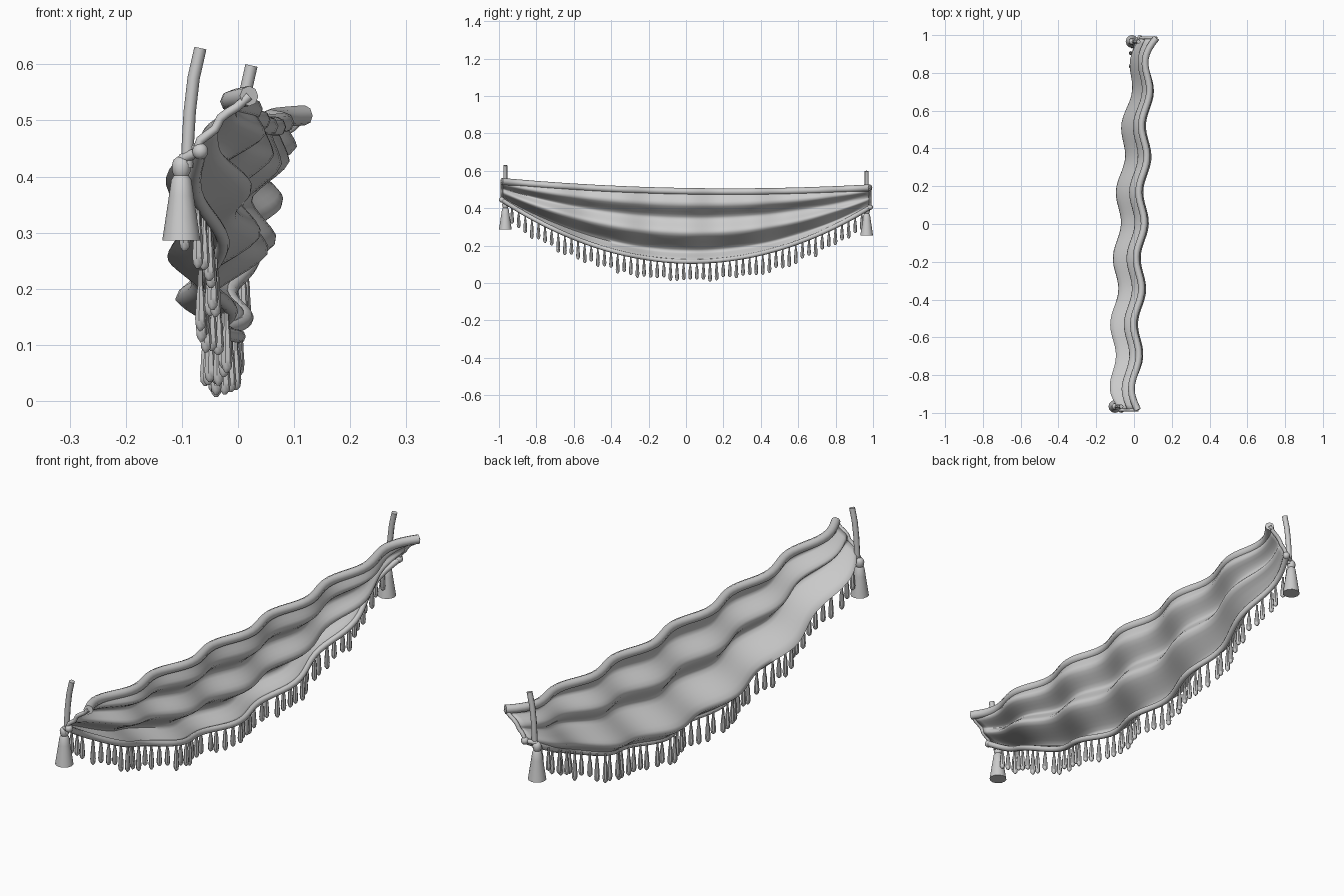
import bpy, bmesh, math, random
from mathutils import Vector

random.seed(4)
cube = bpy.data.objects.get("Cube")
if cube:
    bpy.data.objects.remove(cube)

grey = bpy.data.materials.new("cloth grey")
grey.use_nodes = True
grey.diffuse_color = (0.6, 0.6, 0.6, 1)
bsdf = next(n for n in grey.node_tree.nodes if n.type == 'BSDF_PRINCIPLED')
bsdf.inputs["Base Color"].default_value = (0.6, 0.6, 0.6, 1)
bsdf.inputs["Roughness"].default_value = 0.8

END = 0.985


def finish(bm, name, angle=50):
    bmesh.ops.recalc_face_normals(bm, faces=bm.faces)
    mesh = bpy.data.meshes.new(name)
    bm.to_mesh(mesh)
    bm.free()
    mesh.materials.append(grey)
    obj = bpy.data.objects.new(name, mesh)
    bpy.context.collection.objects.link(obj)
    bpy.ops.object.select_all(action='DESELECT')
    obj.select_set(True)
    bpy.context.view_layer.objects.active = obj
    bpy.ops.object.shade_smooth_by_angle(angle=math.radians(angle))
    return obj


def skin(bm, rings):
    """Join rings of vertices into a capped tube."""
    rows = [[bm.verts.new(p) for p in ring] for ring in rings]
    n = len(rows[0])
    for a, b in zip(rows, rows[1:]):
        for i in range(n):
            j = (i + 1) % n
            bm.faces.new((a[i], a[j], b[j], b[i]))
    bm.faces.new(rows[0])
    bm.faces.new(rows[-1])


def tube(bm, path, radius, side=Vector((1, 0, 0)), sides=8):
    rings = []
    for i, p in enumerate(path):
        d = (path[min(i + 1, len(path) - 1)] - path[max(i - 1, 0)]).normalized()
        u = d.cross(side).normalized()
        v = d.cross(u)
        turn = [2 * math.pi * k / sides for k in range(sides)]
        rings.append([p + radius * (math.cos(t) * u + math.sin(t) * v) for t in turn])
    skin(bm, rings)


def lathe(bm, top, profile, sides=8):
    """Revolve (radius, drop) pairs about a vertical line below top."""
    turn = [2 * math.pi * k / sides for k in range(sides)]
    skin(bm, [[top + Vector((r * math.cos(t), r * math.sin(t), -d)) for t in turn]
              for r, d in profile])


# Shape of the hanging cloth: (fraction of height, sideways offset)
FOLDS = [(0, 0), (0.18, 0.022), (0.38, -0.05), (0.59, 0), (0.85, -0.122), (1, -0.052)]


def fold(s):
    for (a, p), (b, q) in zip(FOLDS, FOLDS[1:]):
        if s <= b:
            t = (s - a) / (b - a)
            return p + (q - p) * (0.4 * t + 0.6 * t * t * (3 - 2 * t))
    return FOLDS[-1][1]


def cloth(y, s):
    wave = 0.018 * math.cos(2 * math.pi * (y - 0.7) / 0.35)
    hook = (0.045 if y > 0 else 0.02) * y ** 14
    rod_x = 0.036 + 0.04 * y + wave + hook
    top = 0.49 - 0.0175 * y + 0.0375 * y * y
    bottom = 0.115 - 0.02 * y + 0.32 * y * y
    # Folds flatten towards the back end and straighten at both ends
    lean = -0.052 * s
    bulge = fold(s) - lean
    if bulge < 0:
        bulge *= 1 - 0.8 * max(y, 0) ** 2
    full = 1 - y ** 10
    straight = -0.093 * s - 0.06 * s * (1 - s)
    x = rod_x + full * (lean + bulge) + (1 - full) * straight
    return Vector((x, y, top + (bottom - top) * s))


ys = [-END + 2 * END * i / 70 for i in range(71)]

# Folded cloth panel
bm = bmesh.new()
rows = [[bm.verts.new(cloth(y, k / 28)) for k in range(29)] for y in ys]
for a, b in zip(rows, rows[1:]):
    for k in range(28):
        bm.faces.new((a[k], a[k + 1], b[k + 1], b[k]))
panel = finish(bm, "cloth_panel", 80)
thick = panel.modifiers.new("thickness", 'SOLIDIFY')
thick.thickness = 0.005
thick.offset = 0

# Rolled top edge and corded lower edge
for name, s, radius in (("top_roll", 0, 0.018), ("lower_cord", 1, 0.012)):
    bm = bmesh.new()
    tube(bm, [cloth(y, s) for y in ys], radius)
    finish(bm, name)

# Row of fringe drops, hung from the hidden side of the cord
DROP = [(0.004, 0), (0.005, 0.25), (0.008, 0.42), (0.0085, 0.55),
        (0.0105, 0.8), (0.009, 0.93), (0.003, 1)]
bm = bmesh.new()
count = 54
for i in range(count):
    y = -0.93 + 1.87 * i / (count - 1)
    top = cloth(y, 1) + Vector((random.uniform(-0.022, -0.006), 0, 0))
    length = random.uniform(0.09, 0.118)
    lathe(bm, top, [(r, d * length) for r, d in DROP], 7)
finish(bm, "fringe")

# Side hems, corner tassels, hanging cords and knots
TASSEL = [(0.006, 0), (0.014, 0.006), (0.017, 0.016), (0.016, 0.028), (0.013, 0.034),
          (0.018, 0.042), (0.022, 0.07), (0.028, 0.11), (0.034, 0.15)]
HANGER = [(0.01, -0.02), (0.012, 0.03), (0.015, 0.08), (0.022, 0.14), (0.034, 0.193)]
for name, x, y, z in (("front", -0.101, -0.966, 0.436), ("back", -0.01, 0.966, 0.405)):
    base = Vector((x, y, z))
    end = math.copysign(END, y)
    bm = bmesh.new()
    tube(bm, [cloth(end, k / 10) for k in range(11)], 0.008, Vector((0, 1, 0)))
    finish(bm, name + "_side_hem")

    bm = bmesh.new()
    lathe(bm, base, TASSEL, 12)
    finish(bm, name + "_tassel")

    bm = bmesh.new()
    tube(bm, [base + Vector((dx, 0, dz)) for dx, dz in HANGER], 0.011)
    finish(bm, name + "_hanger")

    bm = bmesh.new()
    bmesh.ops.create_uvsphere(bm, u_segments=10, v_segments=6, radius=0.015)
    knot = cloth(end, 1)
    bmesh.ops.translate(bm, verts=bm.verts, vec=knot)
    tube(bm, [knot, base + Vector((0, 0, -0.005))], 0.009)
    finish(bm, name + "_knot")
